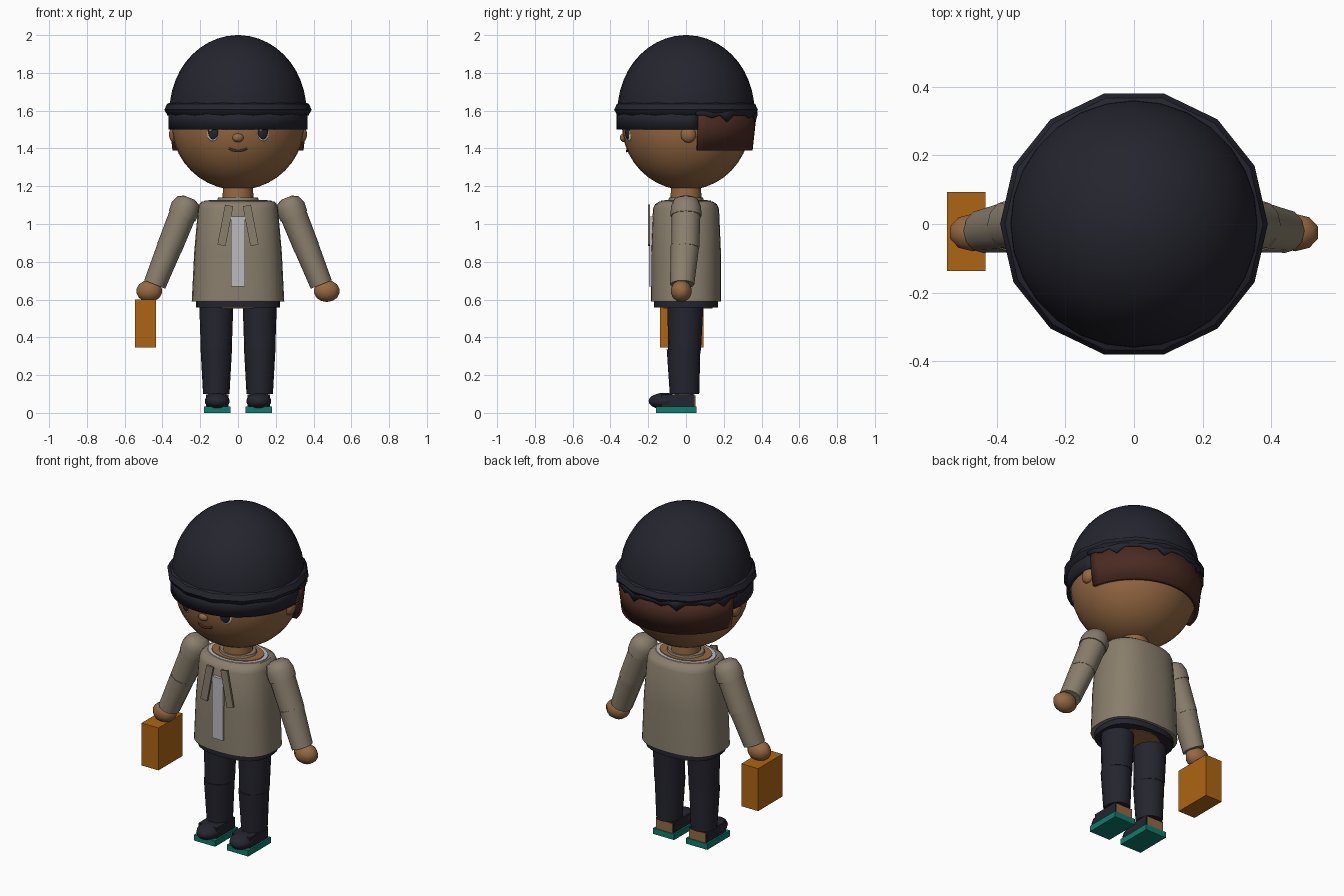
import bpy, bmesh, math
from mathutils import Vector

if "Cube" in bpy.data.objects:
    bpy.data.objects.remove(bpy.data.objects["Cube"])


def material(name, r, g, b):
    m = bpy.data.materials.new(name)
    m.use_nodes = True
    m.diffuse_color = (r, g, b, 1)
    bsdf = m.node_tree.nodes["Principled BSDF"]
    bsdf.inputs["Base Color"].default_value = (r, g, b, 1)
    bsdf.inputs["Roughness"].default_value = 0.8
    return m


NAVY = material("dark navy", 0.018, 0.018, 0.028)
SKIN = material("brown skin", 0.3, 0.14, 0.055)
BEIGE = material("khaki beige", 0.25, 0.21, 0.15)
HAIR = material("dark brown hair", 0.07, 0.024, 0.016)
ORANGE = material("amber orange", 0.42, 0.13, 0.006)
TEAL = material("teal", 0.004, 0.2, 0.15)
SHIRT = material("light grey shirt", 0.5, 0.5, 0.52)
WHITE = material("eye white", 0.75, 0.78, 0.8)


def finish(bm, name, mat, loc=(0, 0, 0), rot=(0, 0, 0), angle=40):
    bmesh.ops.recalc_face_normals(bm, faces=bm.faces)
    mesh = bpy.data.meshes.new(name)
    bm.to_mesh(mesh)
    bm.free()
    mesh.materials.append(mat)
    ob = bpy.data.objects.new(name, mesh)
    bpy.context.collection.objects.link(ob)
    ob.location, ob.rotation_euler = loc, rot
    if angle:
        bpy.ops.object.select_all(action='DESELECT')
        ob.select_set(True)
        bpy.context.view_layer.objects.active = ob
        bpy.ops.object.shade_smooth_by_angle(angle=math.radians(angle))
    return ob


def loft(name, mat, rings, segs=16, power=2, caps=True, **kw):
    """Stack oval rings given as (z, rx, ry, centre y)."""
    bm = bmesh.new()
    loops = []
    for z, rx, ry, cy in rings:
        loop = []
        for i in range(segs):
            a = math.tau * i / segs
            c, s = math.cos(a), math.sin(a)
            x = math.copysign(abs(c) ** (2 / power), c) * rx
            y = math.copysign(abs(s) ** (2 / power), s) * ry
            loop.append(bm.verts.new((x, y + cy, z)))
        loops.append(loop)
    for a, b in zip(loops, loops[1:]):
        for i in range(segs):
            j = (i + 1) % segs
            bm.faces.new((a[i], a[j], b[j], b[i]))
    if caps:
        bm.faces.new(loops[0])
        bm.faces.new(loops[-1])
    return finish(bm, name, mat, **kw)


def ball(name, mat, loc, size, segs=20, rings=12, **kw):
    bm = bmesh.new()
    bmesh.ops.create_uvsphere(bm, u_segments=segs, v_segments=rings, radius=1)
    bmesh.ops.scale(bm, vec=size, verts=bm.verts)
    return finish(bm, name, mat, loc=loc, **kw)


def box(name, mat, low, high, rot=(0, 0, 0)):
    low, high = Vector(low), Vector(high)
    bm = bmesh.new()
    bmesh.ops.create_cube(bm, size=1)
    bmesh.ops.scale(bm, vec=high - low, verts=bm.verts)
    return finish(bm, name, mat, loc=(low + high) / 2, rot=rot, angle=0)


def arc_wall(name, mat, start, end, top, bottom, thickness, segs=24, dips=()):
    """Curved wall around the head; top and bottom are (z, radius)."""
    bm = bmesh.new()
    pairs = []
    for i in range(segs + 1):
        a = math.radians(start + (end - start) * i / segs)
        drop = dips[i % len(dips)] if dips else 0
        pairs.append([bm.verts.new((r * math.cos(a), r * math.sin(a), z))
                      for z, r in (top, (bottom[0] - drop, bottom[1]))])
    for a, b in zip(pairs, pairs[1:]):
        bm.faces.new((a[0], a[1], b[1], b[0]))
    ob = finish(bm, name, mat)
    mod = ob.modifiers.new("thickness", 'SOLIDIFY')
    mod.thickness = thickness
    mod.offset = 0
    return ob


# Head and face
ball("head", SKIN, (0, 0, 1.53), (0.352, 0.34, 0.35), 32, 20)
ball("nose", SKIN, (0, -0.325, 1.457), (0.03, 0.025, 0.024))
for side, word in ((1, "left"), (-1, "right")):
    turn = (0, 0, side * 0.4)
    ball(word + "_ear", SKIN, (side * 0.335, 0.012, 1.475), (0.03, 0.042, 0.045))
    ball(word + "_eye_white", WHITE, (side * 0.133, -0.299, 1.485), (0.036, 0.014, 0.046), rot=turn)
    ball(word + "_eye_pupil", NAVY, (side * 0.132, -0.307, 1.487), (0.029, 0.012, 0.039), rot=turn)
    ball(word + "_eye_glint", WHITE, (side * 0.134 - 0.012, -0.319, 1.5), (0.008, 0.004, 0.008), 8, 6, rot=turn)

curve = bpy.data.curves.new("mouth", 'CURVE')
curve.dimensions = '3D'
curve.bevel_depth = 0.007
curve.bevel_resolution = 1
curve.use_fill_caps = True
spline = curve.splines.new('POLY')
spline.points.add(8)
for i, p in enumerate(spline.points):
    t = i / 4 - 1
    p.co = (0.047 * t, -0.312 + 0.006 * t * t, 1.386 + 0.016 * t * t, 1)
curve.materials.append(HAIR)
bpy.context.collection.objects.link(bpy.data.objects.new("mouth", curve))

# Hair and knitted hat
arc_wall("back_hair", HAIR, 10, 170, (1.59, 0.362), (1.39, 0.34), 0.025)
arc_wall("hat_front_band", NAVY, -190, 10, (1.61, 0.358), (1.5, 0.358), 0.02, 28)
arc_wall("hat_back_edge", NAVY, 8, 172, (1.61, 0.37), (1.575, 0.375), 0.01, 24,
         dips=(0, 0, 0.015, 0, 0.035, 0))
dome = [(1.6 + 0.4 * math.sin(math.radians(a)),
         0.362 * math.cos(math.radians(a)), 0.362 * math.cos(math.radians(a)), 0)
        for a in range(0, 90, 8)]
loft("hat_dome", NAVY, dome + [(2.0, 0.002, 0.002, 0)], segs=28)
loft("hat_rim", NAVY, [(1.57, 0.36, 0.36, 0), (1.58, 0.376, 0.376, 0), (1.605, 0.39, 0.39, 0),
                       (1.635, 0.376, 0.376, 0), (1.647, 0.35, 0.35, 0)], segs=14, caps=False, angle=30)

# Neck, collar and jacket
loft("neck", SKIN, [(1.08, 0.085, 0.085, 0), (1.22, 0.078, 0.078, 0)])
loft("neck_collar", BEIGE, [(1.1, 0.12, 0.1, 0), (1.14, 0.105, 0.09, 0)])
loft("jacket", BEIGE, [(0.59, 0.245, 0.186, 0), (0.85, 0.232, 0.185, 0), (1.08, 0.212, 0.175, 0),
                       (1.105, 0.205, 0.163, 0), (1.12, 0.19, 0.14, 0)], segs=28, power=2.5)
loft("shirt_neckline", SHIRT, [(1.11, 0.182, 0.135, 0), (1.124, 0.178, 0.132, 0)], segs=28)
loft("upper_chest", SKIN, [(1.11, 0.16, 0.118, 0), (1.128, 0.155, 0.113, 0)], segs=24)
box("shirt_panel", SHIRT, (-0.036, -0.195, 0.67), (0.036, -0.17, 1.04))

# Trousers
loft("hips", NAVY, [(0.557, 0.222, 0.17, 0), (0.6, 0.222, 0.17, 0)], segs=24, power=2.5)
loft("underside", SKIN, [(0.553, 0.14, 0.13, 0.01), (0.56, 0.14, 0.13, 0.01)])

for side, word in ((1, "left"), (-1, "right")):
    # Jacket drawstring
    box(word + "_drawstring", BEIGE, (side * 0.067 - 0.022, -0.202, 0.885),
        (side * 0.067 + 0.022, -0.19, 1.1), rot=(0, -side * 0.19, 0))
    # Arm, built pointing down and then swung outward
    tilt = dict(loc=(side * 0.285, 0, 1.07), rot=(0, -side * 0.38, 0))
    loft(word + "_shoulder", BEIGE, [(0.075, 0.03, 0.045, 0), (0.058, 0.062, 0.068, 0),
                                     (0.02, 0.078, 0.08, 0), (-0.03, 0.076, 0.082, 0)], segs=12, **tilt)
    loft(word + "_upper_arm", BEIGE, [(0, 0.072, 0.077, 0), (-0.215, 0.068, 0.074, -0.004)], segs=12, **tilt)
    loft(word + "_forearm", BEIGE, [(-0.2, 0.067, 0.076, -0.006), (-0.42, 0.06, 0.064, -0.02)], segs=12, **tilt)
    ball(word + "_hand", SKIN, (side * 0.47, -0.025, 0.645), (0.072, 0.056, 0.058), 10, 7)
    # Leg, jointed at the knee
    x = side * 0.115
    loft(word + "_thigh", NAVY, [(0.33, 0.082, 0.087, -0.008), (0.57, 0.09, 0.095, -0.003)], loc=(x, 0, 0))
    loft(word + "_shin", NAVY, [(0.1, 0.07, 0.078, -0.008), (0.335, 0.083, 0.089, -0.013)], loc=(x, 0, 0))
    # Shoe
    x = side * 0.11
    loft(word + "_ankle", SKIN, [(0.03, 0.05, 0.05, -0.01), (0.12, 0.05, 0.05, -0.01)], loc=(x, 0, 0))
    box(word + "_shoe_upper", NAVY, (x - 0.06, -0.13, 0.03), (x + 0.06, 0.044, 0.098))
    box(word + "_heel", SKIN, (x - 0.055, 0.04, 0.03), (x + 0.055, 0.05, 0.092))
    ball(word + "_toe_cap", NAVY, (x, -0.115, 0.062), (0.066, 0.083, 0.044), 16, 10)
    box(word + "_sole", TEAL, (x - 0.07, -0.16, 0), (x + 0.07, 0.055, 0.035))

# Carried case
box("case", ORANGE, (-0.545, -0.137, 0.345), (-0.433, 0.093, 0.6))
